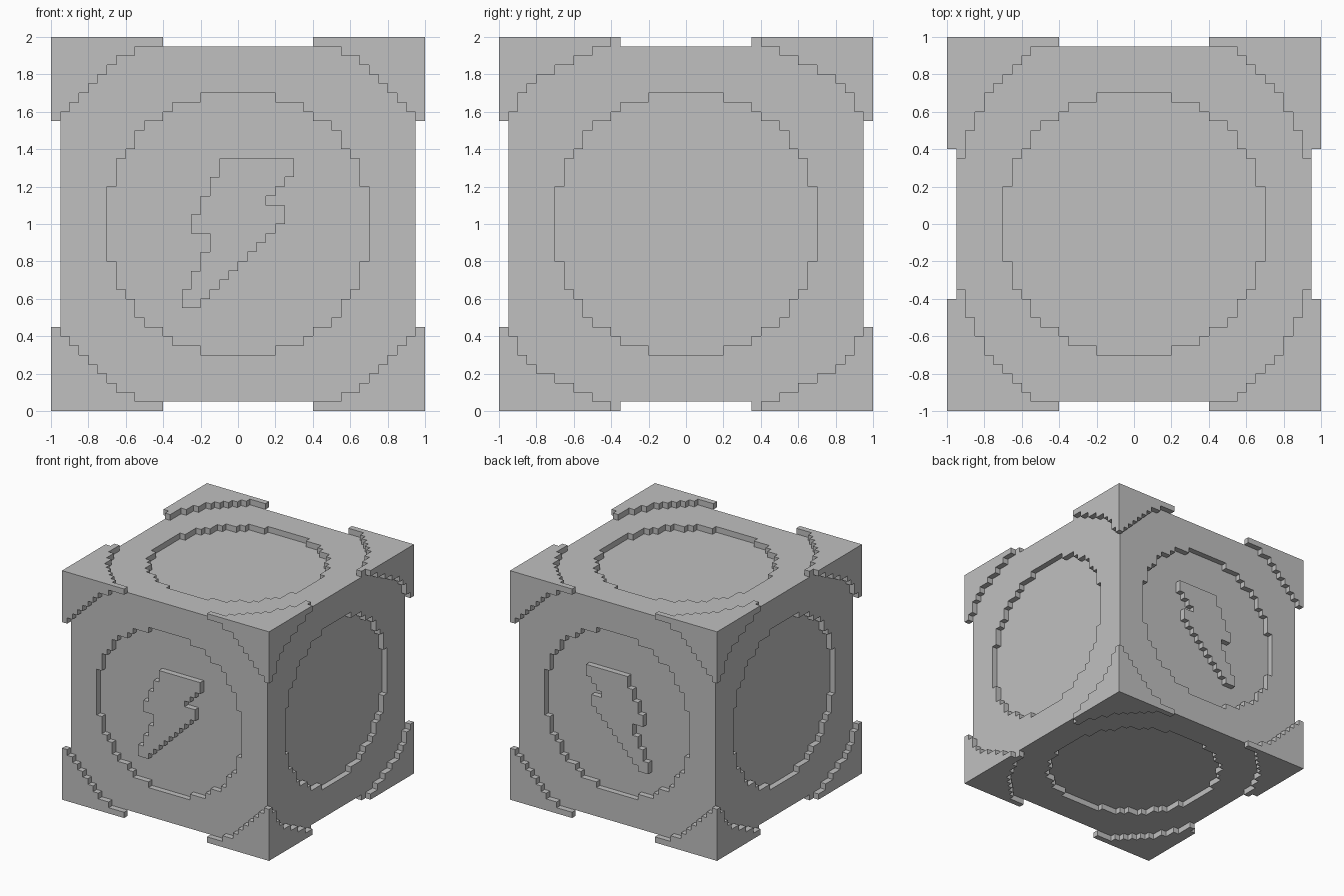
import bpy
import bmesh

UNIT = 0.05  # size of one block step

if "Cube" in bpy.data.objects:
    bpy.data.objects.remove(bpy.data.objects["Cube"], do_unlink=True)

grey = bpy.data.materials.new("plain_grey")
grey.use_nodes = True
colour = (0.53, 0.53, 0.53, 1)
grey.diffuse_color = colour
grey.node_tree.nodes["Principled BSDF"].inputs["Base Color"].default_value = colour


def place(axis, a, b, d):
    """Put a profile point (a, b) at depth d along an axis, in block steps."""
    x, y, z = {"x": (d, a, b), "y": (a, d, b), "z": (a, b, d)}[axis]
    return (x * UNIT, y * UNIT, z * UNIT + 1)


def prism(bm, points, axis, near, far):
    """Extrude a stepped outline between two depths."""
    rings = [[bm.verts.new(place(axis, a, b, d)) for a, b in points] for d in (near, far)]
    for ring in rings:
        bm.faces.new(ring)
    n = len(points)
    for i in range(n):
        j = (i + 1) % n
        bm.faces.new((rings[0][i], rings[0][j], rings[1][j], rings[1][i]))


def finish(bm, name):
    bmesh.ops.recalc_face_normals(bm, faces=bm.faces[:])
    mesh = bpy.data.meshes.new(name)
    bm.to_mesh(mesh)
    bm.free()
    mesh.materials.append(grey)
    obj = bpy.data.objects.new(name, mesh)
    bpy.context.collection.objects.link(obj)
    return obj


# Stepped round outline: one quadrant, repeated by quarter turns
quadrant = [(14, 4), (13, 4), (13, 7), (12, 7), (12, 8), (11, 8), (11, 10), (10, 10),
            (10, 11), (8, 11), (8, 12), (7, 12), (7, 13), (4, 13), (4, 14)]
disc, turned = [], quadrant
for _ in range(4):
    disc += turned
    turned = [(-b, a) for a, b in turned]

# Body: a cube with a shallow round recess in every face
bm = bmesh.new()
square = [(-19, -19), (19, -19), (19, 19), (-19, 19)]
prism(bm, square, "z", -19, 19)
body = finish(bm, "body")

bm = bmesh.new()
for axis in "xyz":
    for side in (-1, 1):
        prism(bm, disc, axis, 18 * side, 21 * side)
cutter = finish(bm, "recess_cutter")
cutter.hide_render = True
cut = body.modifiers.new("recesses", "BOOLEAN")
cut.operation = "DIFFERENCE"
cut.solver = "EXACT"
cut.object = cutter
bpy.context.view_layer.objects.active = body
bpy.ops.object.modifier_apply(modifier=cut.name)
bpy.data.objects.remove(cutter, do_unlink=True)


# Corner brackets: three stepped plates around each corner
def staircase(steps, a_end, b_end):
    points = []
    ends = [a for a, _ in steps[1:]] + [a_end]
    for (a, b), end in zip(steps, ends):
        points += [(a, b), (end, b)]
    return points + [(a_end, b_end), (steps[0][0], b_end)]


plates = {
    "y": staircase([(8, 19), (11, 18), (13, 17), (14, 16), (15, 15),
                    (16, 14), (17, 13), (18, 12), (19, 11)], 20, 20),
    "x": staircase([(8, 19), (10, 18), (12, 17), (14, 16), (16, 15),
                    (17, 14), (18, 12)], 19, 20),
    "z": staircase([(11, 18), (12, 17), (13, 16), (14, 15), (15, 14),
                    (16, 12), (17, 10), (18, 7)], 19, 19),
}
for sx, side in ((1, "left"), (-1, "right")):
    for sy, end in ((-1, "front"), (1, "back")):
        for sz, level in ((1, "top"), (-1, "bottom")):
            bm = bmesh.new()
            for axis, outline in plates.items():
                sa, sb, sd = {"x": (sy, sz, sx), "y": (sx, sz, sy), "z": (sx, sy, sz)}[axis]
                prism(bm, [(a * sa, b * sb) for a, b in outline], axis, 19 * sd, 20 * sd)
            finish(bm, f"corner_bracket_{level}_{end}_{side}")

# Raised bolt: left and right limits of each row, top to bottom
rows = [(-2, 6), (-2, 6), (-3, 5), (-3, 4), (-4, 3), (-4, 5), (-5, 5), (-5, 4),
        (-3, 3), (-3, 2), (-4, 1), (-4, 0), (-5, -1), (-5, -2), (-6, -3), (-6, -4)]
right_edge, left_edge = [], []
for i, (low, high) in enumerate(rows):
    right_edge += [(high, 7 - i), (high, 6 - i)]
    left_edge += [(low, 7 - i), (low, 6 - i)]
outline = []
for point in right_edge + left_edge[::-1]:
    if point not in outline:
        outline.append(point)
for sy, end in ((-1, "front"), (1, "back")):
    bm = bmesh.new()
    prism(bm, outline, "y", 18 * sy, 19 * sy)
    finish(bm, f"bolt_{end}")
